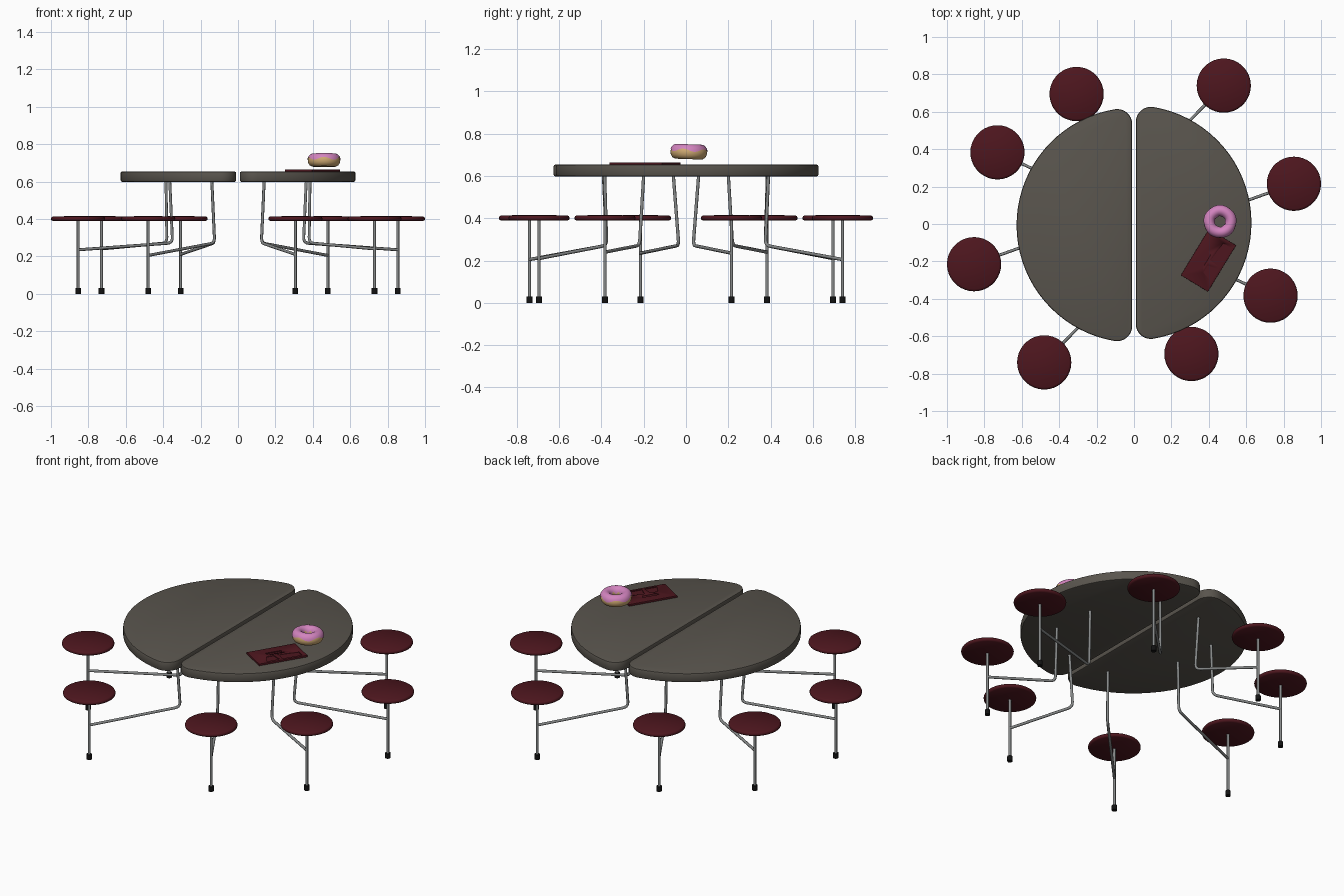
import bpy, bmesh, math
from mathutils import Vector, Matrix

if "Cube" in bpy.data.objects:
    bpy.data.objects.remove(bpy.data.objects["Cube"])

def mat(name, r, g, b):
    m = bpy.data.materials.new(name)
    m.diffuse_color = (r, g, b, 1)
    m.use_nodes = True
    m.node_tree.nodes["Principled BSDF"].inputs["Base Color"].default_value = m.diffuse_color
    return m

TOP = mat("taupe", 0.10, 0.09, 0.075)
RED = mat("maroon", 0.075, 0.008, 0.013)
STEEL = mat("steel", 0.24, 0.25, 0.25)
BLACK = mat("black", 0.006, 0.006, 0.006)
DOUGH = mat("dough", 0.62, 0.40, 0.17)
PINK = mat("pink", 0.65, 0.23, 0.52)

def finish(name, bm, m, angle=40):
    bmesh.ops.recalc_face_normals(bm, faces=bm.faces)
    me = bpy.data.meshes.new(name)
    bm.to_mesh(me)
    bm.free()
    ob = bpy.data.objects.new(name, me)
    bpy.context.collection.objects.link(ob)
    me.materials.append(m)
    bpy.ops.object.select_all(action='DESELECT')
    ob.select_set(True)
    bpy.context.view_layer.objects.active = ob
    bpy.ops.object.shade_smooth_by_angle(angle=math.radians(angle))
    return ob

def slab(name, pts, z0, z1, m, bevel=0.0):
    bm = bmesh.new()
    f = bm.faces.new([bm.verts.new((x, y, z0)) for x, y in pts])
    r = bmesh.ops.extrude_face_region(bm, geom=[f])
    bmesh.ops.translate(bm, vec=(0, 0, z1 - z0),
                        verts=[v for v in r['geom'] if isinstance(v, bmesh.types.BMVert)])
    if bevel:
        rim = [e for e in bm.edges if abs(e.verts[0].co.z - e.verts[1].co.z) < 1e-6]
        bmesh.ops.bevel(bm, geom=rim, offset=bevel, segments=2, profile=0.5, affect='EDGES')
    return finish(name, bm, m)

def lathe(name, profile, m, loc, n=32, angle=40):
    bm = bmesh.new()
    vs = [bm.verts.new((r, 0, z)) for r, z in profile]
    es = [bm.edges.new(p) for p in zip(vs, vs[1:])]
    bmesh.ops.spin(bm, geom=vs + es, cent=(0, 0, 0), axis=(0, 0, 1),
                   angle=2 * math.pi, steps=n)
    bmesh.ops.remove_doubles(bm, verts=bm.verts, dist=1e-5)
    bmesh.ops.translate(bm, vec=loc, verts=bm.verts)
    return finish(name, bm, m, angle)

def tube(name, pts, radius, m):
    cu = bpy.data.curves.new(name, 'CURVE')
    cu.dimensions = '3D'
    cu.bevel_depth = radius
    cu.bevel_resolution = 2
    cu.use_fill_caps = True
    sp = cu.splines.new('POLY')
    sp.points.add(len(pts) - 1)
    for p, co in zip(sp.points, pts):
        p.co = (*co, 1)
    cu.materials.append(m)
    ob = bpy.data.objects.new(name, cu)
    bpy.context.collection.objects.link(ob)
    bpy.ops.object.select_all(action='DESELECT')
    ob.select_set(True)
    bpy.context.view_layer.objects.active = ob
    bpy.ops.object.convert(target='MESH')

def bend(a, b, c, r=0.03, n=5):
    # path a-b-c with a rounded corner at b
    a, b, c = Vector(a), Vector(b), Vector(c)
    p, q = b + (a - b).normalized() * r, b + (c - b).normalized() * r
    arc = [p * (1 - t) ** 2 + b * 2 * t * (1 - t) + q * t * t
           for t in (i / n for i in range(n + 1))]
    return [a] + arc + [c]

# half-round table leaf outline with rounded corners
R, r, edge = 0.628, 0.08, 0.01
cx = edge + r
cy = math.sqrt((R - r) ** 2 - cx ** 2)
phi = math.atan2(cy, cx)
outline = [(R * math.cos(-phi + 2 * phi * i / 36), R * math.sin(-phi + 2 * phi * i / 36))
           for i in range(37)]
corner = [(cx + r * math.cos(phi + (math.pi - phi) * i / 8),
           cy + r * math.sin(phi + (math.pi - phi) * i / 8)) for i in range(1, 9)]
outline += corner + [(x, -y) for x, y in reversed(corner)]

# seat centre, bar height, bend point, top of leg
stools = [((0.48, 0.74), 0.205, (0.125, 0.375), (0.14, 0.39)),
          ((0.855, 0.215), 0.235, (0.35, 0.034), (0.365, 0.06)),
          ((0.73, -0.383), 0.24, (0.38, -0.22), (0.385, -0.2)),
          ((0.307, -0.695), 0.21, (0.125, -0.375), (0.14, -0.385))]

for side, s in (("right", 1), ("left", -1)):
    slab(f"{side}_table_leaf", [(s * x, s * (y + 0.006)) for x, y in outline],
         0.598, 0.654, TOP, 0.009)
    for i, (seat, zb, knee, top) in enumerate(stools, 1):
        x, y = s * seat[0], s * seat[1]
        lathe(f"{side}_seat_{i}",
              [(0, 0.389), (0.135, 0.389), (0.143, 0.394), (0.145, 0.401),
               (0.142, 0.409), (0.134, 0.414), (0, 0.415)], RED, (x, y, 0), 36, 60)
        tube(f"{side}_seat_post_{i}", [(x, y, 0.02), (x, y, 0.392)], 0.008, STEEL)
        lathe(f"{side}_foot_{i}", [(0, 0), (0.015, 0), (0.015, 0.03), (0, 0.03)],
              BLACK, (x, y, 0), 12)
        tube(f"{side}_table_leg_{i}",
             bend((x, y, zb), (s * knee[0], s * knee[1], 0.272),
                  (s * top[0], s * top[1], 0.605)), 0.008, STEEL)

# food tray with shallow compartments
ang = math.radians(58.7)
def tray_pts(pts):
    c, n = math.cos(ang), math.sin(ang)
    return [(0.398 + u * c - v * n, -0.194 + u * n + v * c) for u, v in pts]

tray = slab("tray", tray_pts([(-.145, -.085), (.145, -.085), (.145, .085), (-.145, .085)]),
            0.652, 0.665, RED, 0.002)
wells = [[(-.09, -.07), (-.015, -.07), (-.025, -.01), (-.07, -.01)],
         [(0, -.07), (.12, -.07), (.12, -.02), (.01, -.01)],
         [(-.05, .005), (.03, .005), (.04, .03), (-.06, .03)]]
for i, w in enumerate(wells, 1):
    cut = slab(f"tray_cutter_{i}", tray_pts(w), 0.660, 0.68, RED)
    cut.hide_render = True
    cut.hide_set(True)
    mod = tray.modifiers.new("well", 'BOOLEAN')
    mod.operation = 'DIFFERENCE'
    mod.object = cut
bpy.ops.object.select_all(action='DESELECT')
tray.select_set(True)
bpy.context.view_layer.objects.active = tray
for mod in list(tray.modifiers):
    bpy.ops.object.modifier_apply(modifier=mod.name)
for i in range(1, 4):
    bpy.data.objects.remove(bpy.data.objects[f"tray_cutter_{i}"])

# doughnut: full ring of dough, icing shell with a wavy rim
def ring(name, m, minor, height, span, wave, n=40, k=14):
    bm = bmesh.new()
    rows = []
    for i in range(n):
        t = 2 * math.pi * i / n
        lo = span[0] - wave * math.sin(5 * t)
        hi = span[1] + wave * math.sin(6 * t + 1)
        rows.append([bm.verts.new(((0.058 + minor * math.cos(a)) * math.cos(t),
                                   (0.058 + minor * math.cos(a)) * math.sin(t),
                                   height * math.sin(a)))
                     for a in (lo + (hi - lo) * j / k for j in range(k + 1))])
    for i in range(n):
        p, q = rows[i], rows[(i + 1) % n]
        for j in range(k):
            bm.faces.new((p[j], q[j], q[j + 1], p[j + 1]))
    bmesh.ops.remove_doubles(bm, verts=bm.verts, dist=1e-5)
    bmesh.ops.transform(bm, verts=bm.verts, matrix=Matrix.Translation((0.46, 0.013, 0.713))
                        @ Matrix.Rotation(math.radians(-2), 4, 'X'))
    return finish(name, bm, m, 60)

ring("doughnut", DOUGH, 0.029, 0.034, (0, 2 * math.pi), 0)
ring("icing", PINK, 0.031, 0.037, (0.25, math.pi - 0.25), 0.2)
